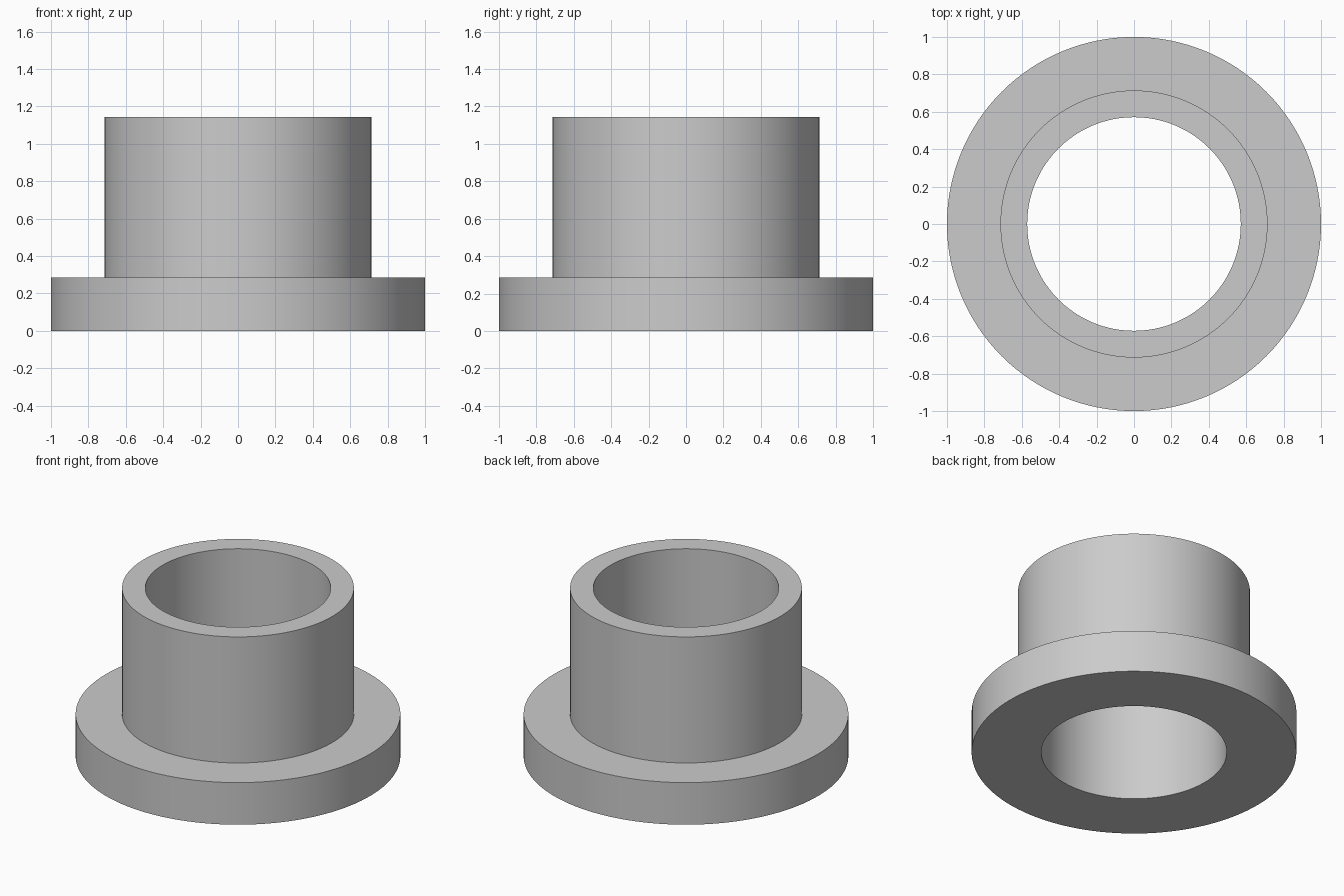
import bpy
import bmesh
import math

SEGMENTS = 128
BORE, SLEEVE, FLANGE = 0.571, 0.714, 1.0
FLANGE_TOP, SLEEVE_TOP = 0.286, 1.143

cube = bpy.data.objects.get("Cube")
if cube:
    bpy.data.objects.remove(cube, do_unlink=True)


def make_material(name, colour):
    mat = bpy.data.materials.new(name)
    mat.use_nodes = True
    mat.diffuse_color = colour
    mat.node_tree.nodes["Principled BSDF"].inputs["Base Color"].default_value = colour
    return mat


def lathe(name, profile, mat):
    """Spin a closed (radius, height) profile around the z axis."""
    bm = bmesh.new()
    verts = [bm.verts.new((r, 0, z)) for r, z in profile]
    edges = [bm.edges.new((v, verts[(i + 1) % len(verts)])) for i, v in enumerate(verts)]
    bmesh.ops.spin(bm, geom=verts + edges, cent=(0, 0, 0), axis=(0, 0, 1),
                   angle=math.tau, steps=SEGMENTS, use_merge=True)
    bmesh.ops.remove_doubles(bm, verts=bm.verts[:], dist=0.0001)
    bmesh.ops.recalc_face_normals(bm, faces=bm.faces[:])
    mesh = bpy.data.meshes.new(name)
    bm.to_mesh(mesh)
    bm.free()
    mesh.materials.append(mat)
    obj = bpy.data.objects.new(name, mesh)
    bpy.context.collection.objects.link(obj)
    bpy.ops.object.select_all(action="DESELECT")
    obj.select_set(True)
    bpy.context.view_layer.objects.active = obj
    bpy.ops.object.shade_smooth_by_angle(angle=math.radians(30))
    return obj


# Flanged bushing: wide base ring, narrower sleeve, straight through bore
grey = make_material("light grey", (0.6, 0.6, 0.6, 1))
lathe("flanged_bushing", [
    (BORE, 0), (FLANGE, 0), (FLANGE, FLANGE_TOP),
    (SLEEVE, FLANGE_TOP), (SLEEVE, SLEEVE_TOP), (BORE, SLEEVE_TOP),
], grey)
